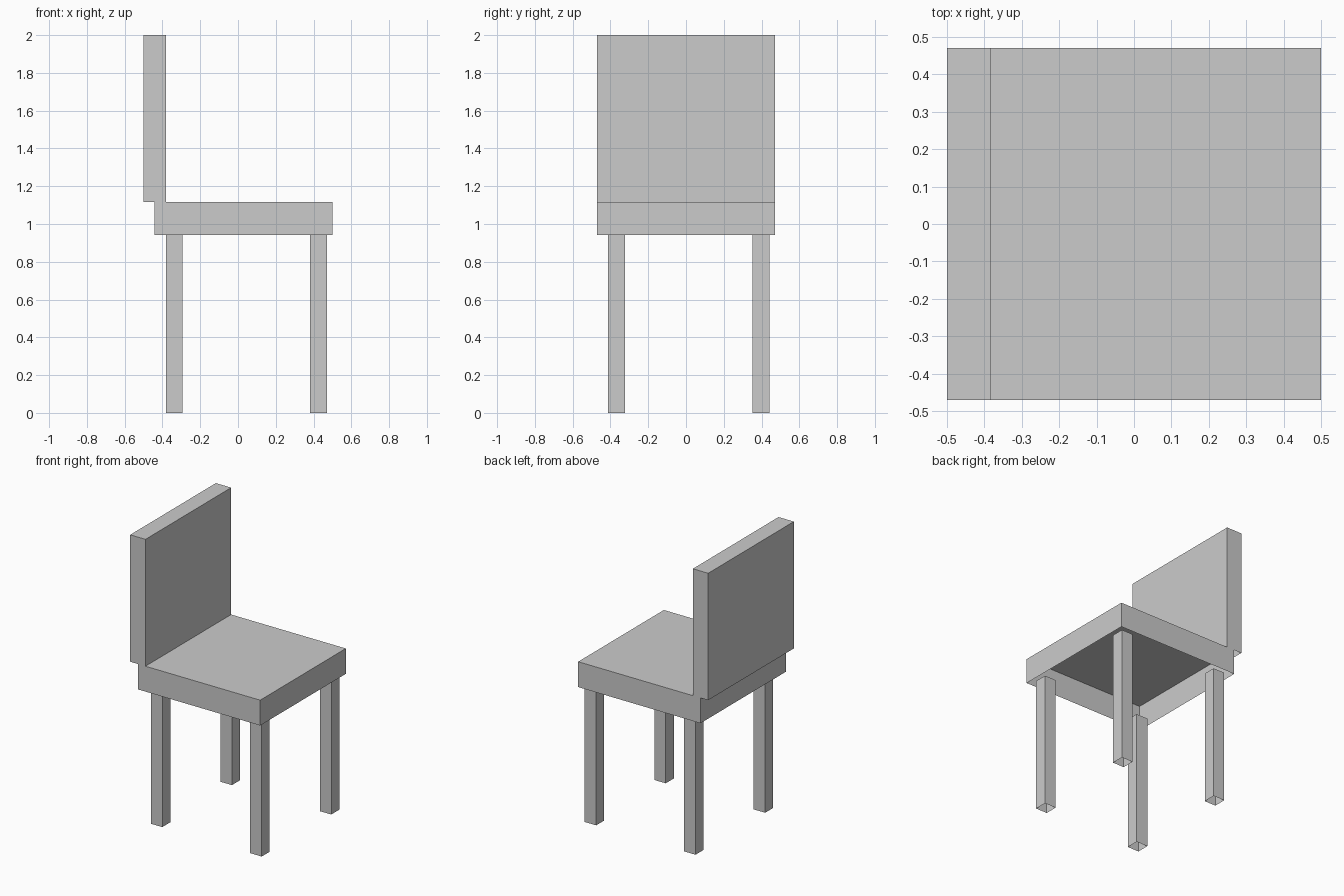
import bpy
import bmesh
from mathutils import Matrix, Vector

if "Cube" in bpy.data.objects:
    bpy.data.objects.remove(bpy.data.objects["Cube"])

U = 2 / 34  # the chair sits on a regular grid, 34 units tall


def open_box(name, lo, hi):
    """Box between two corners (grid units), left open underneath."""
    lo, hi = Vector(lo) * U, Vector(hi) * U
    bm = bmesh.new()
    bmesh.ops.create_cube(bm, size=1)
    bottom = [f for f in bm.faces if f.normal.z < -0.5]
    bmesh.ops.delete(bm, geom=bottom, context='FACES_ONLY')
    size = hi - lo
    bm.transform(Matrix.Translation((lo + hi) / 2) @ Matrix.Diagonal((*size, 1)))
    mesh = bpy.data.meshes.new(name)
    bm.to_mesh(mesh)
    bm.free()
    obj = bpy.data.objects.new(name, mesh)
    bpy.context.collection.objects.link(obj)
    return obj


# Seat and backrest
open_box("seat", (-7.5, -8, 16), (8.5, 8, 19))
open_box("backrest", (-8.5, -8, 19), (-6.5, 8, 34))

# Four legs, slightly off-centre under the seat
LEG = 1.5
for x_name, x in (("rear", -6.5), ("front", 6.5)):
    for y_name, y in (("right", -7), ("left", 6)):
        open_box(f"{x_name}_{y_name}_leg", (x, y, 0), (x + LEG, y + LEG, 16))
